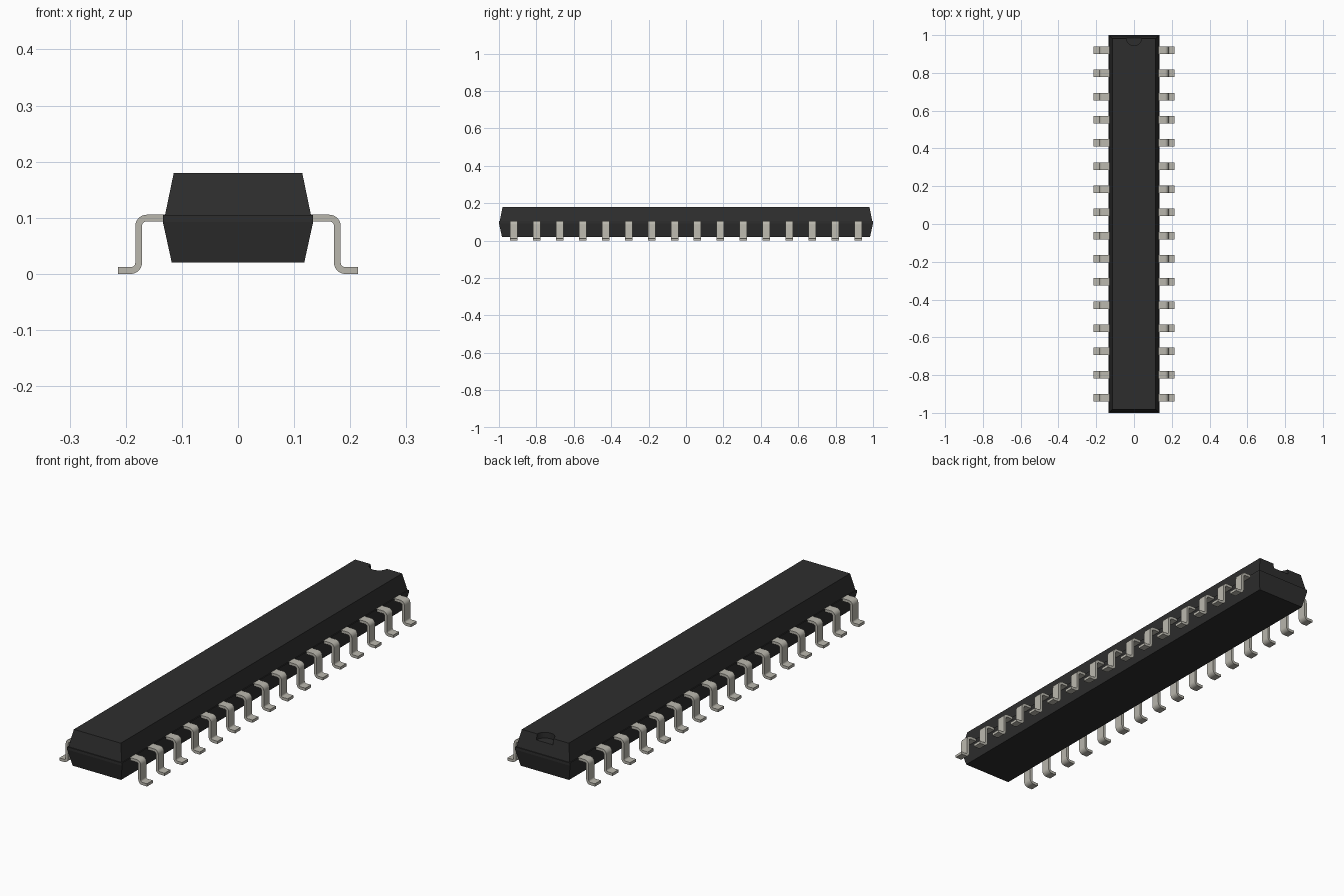
import bpy, bmesh, math
from mathutils import Vector

cube = bpy.data.objects.get("Cube")
if cube:
    bpy.data.objects.remove(cube, do_unlink=True)


def material(name, color, roughness):
    m = bpy.data.materials.new(name)
    m.use_nodes = True
    m.diffuse_color = color
    node = m.node_tree.nodes["Principled BSDF"]
    node.inputs["Base Color"].default_value = color
    node.inputs["Roughness"].default_value = roughness
    return m


def make_object(name, bm, mat):
    bmesh.ops.recalc_face_normals(bm, faces=bm.faces)
    mesh = bpy.data.meshes.new(name)
    bm.to_mesh(mesh)
    bm.free()
    mesh.materials.append(mat)
    obj = bpy.data.objects.new(name, mesh)
    bpy.context.collection.objects.link(obj)
    return obj


def activate(obj):
    bpy.ops.object.select_all(action='DESELECT')
    obj.select_set(True)
    bpy.context.view_layer.objects.active = obj


black = material("black plastic", (0.027, 0.027, 0.027, 1), 0.7)
metal = material("pale metal", (0.49, 0.475, 0.42, 1), 0.5)

# Body: stacked rectangular sections (half width, half length, height)
sections = [(0.118, 0.984, 0.020), (0.134, 1.0, 0.093), (0.134, 1.0, 0.105),
            (0.130, 0.996, 0.105), (0.1145, 0.981, 0.180)]
bm = bmesh.new()
rings = [[bm.verts.new((sx * w, sy * l, z))
          for sx, sy in ((-1, -1), (1, -1), (1, 1), (-1, 1))]
         for w, l, z in sections]
for low, high in zip(rings, rings[1:]):
    for i in range(4):
        j = (i + 1) % 4
        bm.faces.new((low[i], low[j], high[j], high[i]))
bm.faces.new(rings[0][::-1])
bm.faces.new(rings[-1])
body = make_object("body", bm, black)

# Round orientation notch at the back end of the top
bpy.ops.mesh.primitive_cylinder_add(vertices=32, radius=0.04, depth=0.05,
                                    location=(0, 0.984, 0.18))
cutter = bpy.context.object
cutter.name = "notch_cutter"
cutter.hide_render = True
cutter.data.materials.append(black)
activate(body)
cut = body.modifiers.new("notch", 'BOOLEAN')
cut.operation = 'DIFFERENCE'
cut.solver = 'EXACT'
cut.object = cutter
bpy.ops.object.modifier_apply(modifier=cut.name)
bpy.data.objects.remove(cutter, do_unlink=True)

# Pin: bent strip, offset from a centre line with two rounded corners
thick, width, count, first, last = 0.012, 0.04, 16, -0.92, 0.92
bend, steps = 0.014, 6
shoulder_z, leg_x, foot_z = 0.0995, 0.177, thick / 2
line = [(Vector((0.12, shoulder_z)), Vector((0, 1)))]
for centre, start, turn in (
        (Vector((leg_x - bend, shoulder_z - bend)), math.pi / 2, -1),
        (Vector((leg_x + bend, foot_z + bend)), math.pi, 1)):
    for k in range(steps + 1):
        a = start + turn * math.pi / 2 * k / steps
        radial = Vector((math.cos(a), math.sin(a)))
        line.append((centre + radial * bend, radial * -turn))
line.append((Vector((0.214, foot_z)), Vector((0, 1))))

bm = bmesh.new()
rings = []
for p, n in line:
    a, b = p + n * thick / 2, p - n * thick / 2
    rings.append([bm.verts.new((q.x, first + s * width / 2, q.y))
                  for q, s in ((a, -1), (a, 1), (b, 1), (b, -1))])
for r, t in zip(rings, rings[1:]):
    for i in range(4):
        j = (i + 1) % 4
        bm.faces.new((r[i], r[j], t[j], t[i]))
bm.faces.new(rings[0])
bm.faces.new(rings[-1])
pins = make_object("pins", bm, metal)
activate(pins)
bpy.ops.object.shade_smooth_by_angle(angle=math.radians(35))

# Repeat along the body and mirror to the other side
row = pins.modifiers.new("row", 'ARRAY')
row.count = count
row.use_relative_offset = False
row.use_constant_offset = True
row.constant_offset_displace = (0, (last - first) / (count - 1), 0)
sides = pins.modifiers.new("both sides", 'MIRROR')
sides.use_axis = (True, False, False)
sides.use_mirror_merge = False
